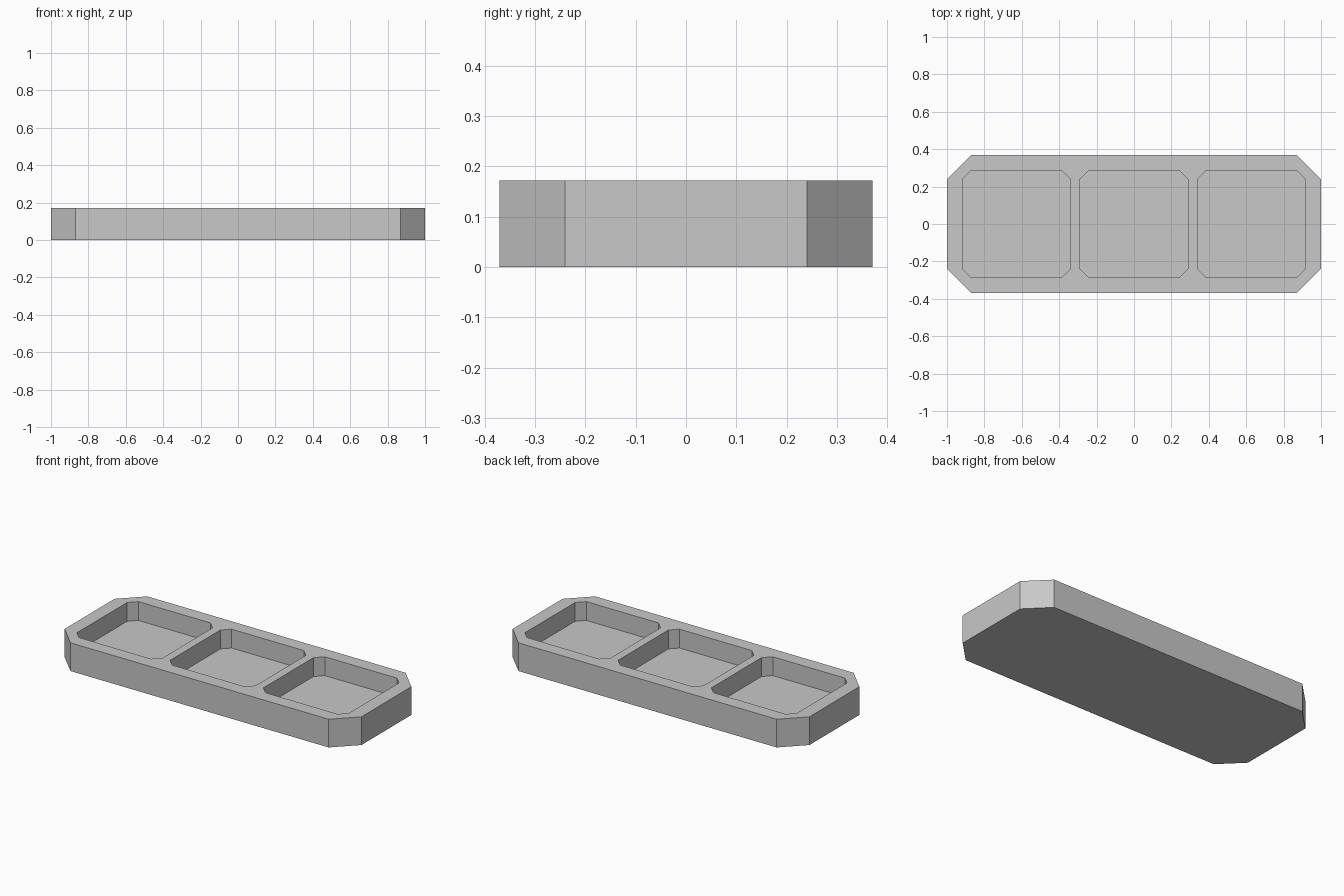
import bpy
import bmesh

HEIGHT = 0.172
FLOOR = 0.057

cube = bpy.data.objects.get("Cube")
if cube:
    bpy.data.objects.remove(cube, do_unlink=True)

grey = bpy.data.materials.new("light_grey")
grey.use_nodes = True
grey.diffuse_color = (0.58, 0.58, 0.58, 1)
grey.node_tree.nodes["Principled BSDF"].inputs["Base Color"].default_value = grey.diffuse_color


def chamfered_block(name, x, half_x, half_y, cut, bottom, top):
    """Upright prism with a rectangular outline and clipped corners."""
    quarter = [(half_x, half_y - cut), (half_x - cut, half_y)]
    outline = quarter + [(-px, py) for px, py in reversed(quarter)]
    outline += [(-px, -py) for px, py in outline]
    bm = bmesh.new()
    base = bm.faces.new([bm.verts.new((x + px, py, bottom)) for px, py in outline])
    result = bmesh.ops.extrude_face_region(bm, geom=[base], use_keep_orig=True)
    raised = [g for g in result["geom"] if isinstance(g, bmesh.types.BMVert)]
    bmesh.ops.translate(bm, verts=raised, vec=(0, 0, top - bottom))
    bmesh.ops.recalc_face_normals(bm, faces=bm.faces)
    mesh = bpy.data.meshes.new(name)
    bm.to_mesh(mesh)
    bm.free()
    mesh.materials.append(grey)
    obj = bpy.data.objects.new(name, mesh)
    bpy.context.collection.objects.link(obj)
    return obj


# Solid tray body
tray = chamfered_block("tray", 0, 1.0, 0.37, 0.13, 0, HEIGHT)
bpy.context.view_layer.objects.active = tray

# Three recessed compartments
for x in (-0.628, 0, 0.628):
    cutter = chamfered_block("compartment_cutter", x, 0.288, 0.286, 0.045, FLOOR, HEIGHT + 0.1)
    cutter.hide_render = True
    mod = tray.modifiers.new("compartment", "BOOLEAN")
    mod.operation = "DIFFERENCE"
    mod.solver = "EXACT"
    mod.object = cutter
    bpy.ops.object.modifier_apply(modifier=mod.name)
    bpy.data.objects.remove(cutter, do_unlink=True)
